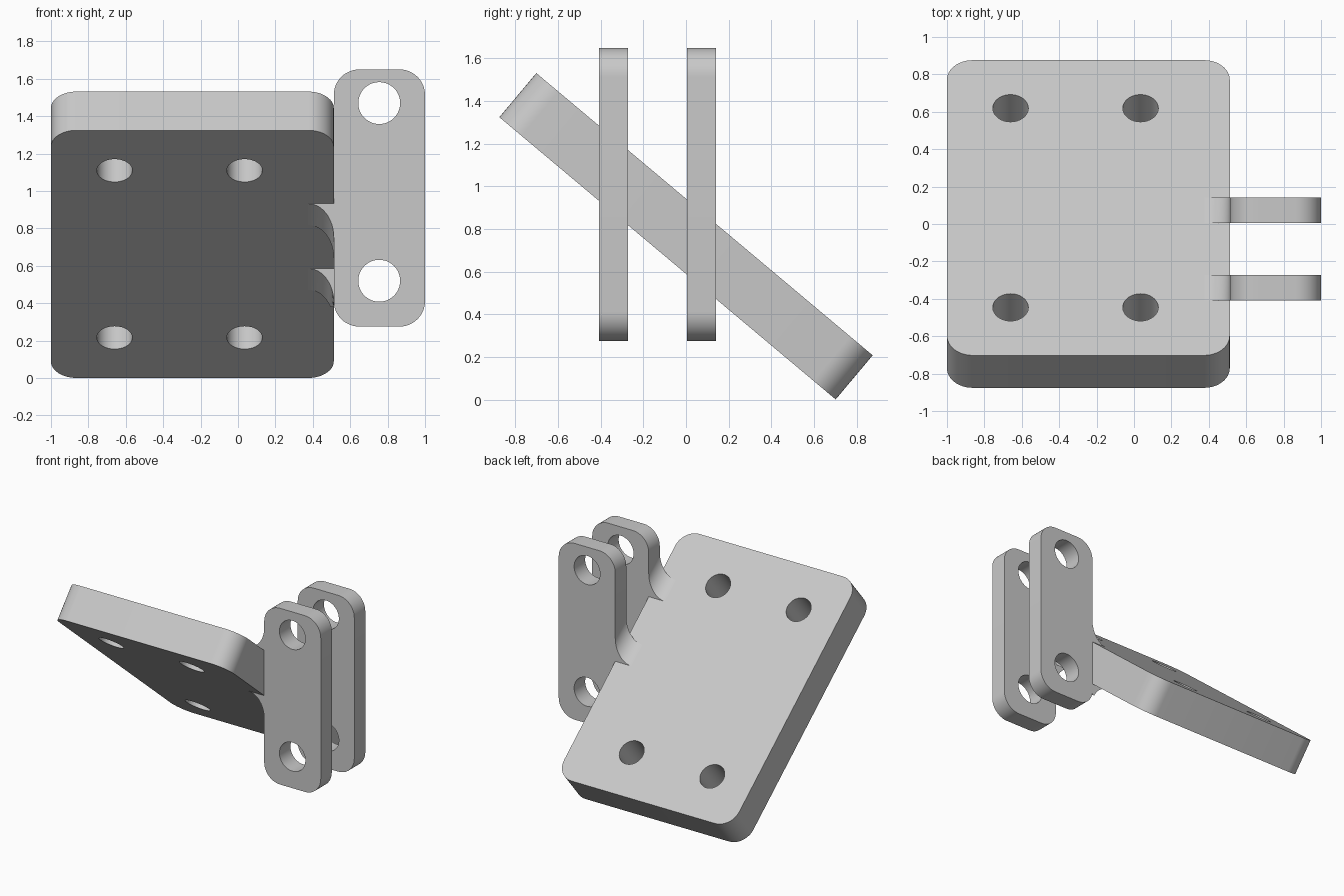
import bpy, bmesh, math
from mathutils import Matrix, Vector

cube = bpy.data.objects.get("Cube")
if cube:
    bpy.data.objects.remove(cube, do_unlink=True)

TILT = math.radians(40)
EDGE = 0.512        # plate edge where the lugs join
R = 0.137           # corner and fillet radius
PLATE_T = 0.27
LUG_T = 0.136
PLATE_Z = 0.766

steel = bpy.data.materials.new("light grey metal")
steel.use_nodes = True
grey = (0.58, 0.58, 0.58, 1)
steel.diffuse_color = grey
steel.node_tree.nodes["Principled BSDF"].inputs["Base Color"].default_value = grey


def arc(cx, cy, rx, ry, start, end, steps):
    angles = [math.radians(start + (end - start) * i / steps) for i in range(steps + 1)]
    return [(cx + rx * math.cos(a), cy + ry * math.sin(a)) for a in angles]


def rounded_rect(x0, x1, y0, y1, r):
    corners = [(x1 - r, y1 - r), (x0 + r, y1 - r), (x0 + r, y0 + r), (x1 - r, y0 + r)]
    return [p for i, (cx, cy) in enumerate(corners)
            for p in arc(cx, cy, r, r, 90 * i, 90 * i + 90, 12)]


def circle(x, y, r):
    return arc(x, y, r, r, 0, 360, 48)[:-1]


def extruded(name, loops, thickness, matrix, min_z=None):
    """Fill closed outlines (inner ones become holes), extrude and place them."""
    curve = bpy.data.curves.new(name + " outline", 'CURVE')
    curve.dimensions = '2D'
    curve.fill_mode = 'BOTH'
    curve.extrude = thickness / 2
    for loop in loops:
        spline = curve.splines.new('POLY')
        spline.points.add(len(loop) - 1)
        for point, (x, y) in zip(spline.points, loop):
            point.co = (x, y, 0, 1)
        spline.use_cyclic_u = True
    temp = bpy.data.objects.new(name + " outline", curve)
    bpy.context.collection.objects.link(temp)
    graph = bpy.context.evaluated_depsgraph_get()
    mesh = bpy.data.meshes.new_from_object(temp.evaluated_get(graph))
    bpy.data.objects.remove(temp, do_unlink=True)

    bm = bmesh.new()
    bm.from_mesh(mesh)
    bm.transform(matrix)
    if min_z is not None:
        for v in bm.verts:
            v.co.z = max(v.co.z, min_z)
    bmesh.ops.remove_doubles(bm, verts=bm.verts, dist=0.0001)
    bmesh.ops.recalc_face_normals(bm, faces=bm.faces)
    bm.to_mesh(mesh)
    bm.free()
    mesh.name = name
    mesh.materials.clear()
    mesh.materials.append(steel)
    obj = bpy.data.objects.new(name, mesh)
    bpy.context.collection.objects.link(obj)
    bpy.ops.object.select_all(action='DESELECT')
    obj.select_set(True)
    bpy.context.view_layer.objects.active = obj
    bpy.ops.object.shade_smooth_by_angle(angle=math.radians(30))
    return obj


# Tilted mounting plate with four bolt holes
holes = [circle(x, y, 0.095) for x in (-0.66, 0.035) for y in (-0.695, 0.695)]
extruded("mounting_plate", [rounded_rect(-1, EDGE, -1.03, 1.03, R)] + holes, PLATE_T,
         Matrix.Translation((0, 0, PLATE_Z)) @ Matrix.Rotation(-TILT, 4, 'X'))

# Upright lugs, each with two pin holes and fillets above and below the plate
upright = Matrix.Rotation(math.pi / 2, 4, 'X')
shear = Matrix.Identity(4)
shear[2][1] = -math.tan(TILT)
rise = R / math.cos(TILT)
half = PLATE_T / 2 / math.cos(TILT)

for side, y in (("front", -0.34), ("back", 0.073)):
    outline = rounded_rect(EDGE, 1, 0.275, 1.65, R)
    pins = [circle(0.755, z, 0.112) for z in (0.52, 1.47)]
    extruded(side + "_lug", [outline] + pins, LUG_T,
             Matrix.Translation((0, y, 0)) @ upright)
    for place, s in (("upper", 1), ("lower", -1)):
        curve = arc(EDGE - R, s * (half + rise), R, s * rise, -90, 0, 12)
        root = s * (half - 0.02)
        profile = curve + [(EDGE, root), (EDGE - R, root)]
        place_at = (Matrix.Translation((0, 0, PLATE_Z)) @ shear
                    @ Matrix.Translation((0, y, 0)) @ upright)
        extruded(f"{side}_{place}_fillet", [profile], LUG_T, place_at, min_z=0.38)
